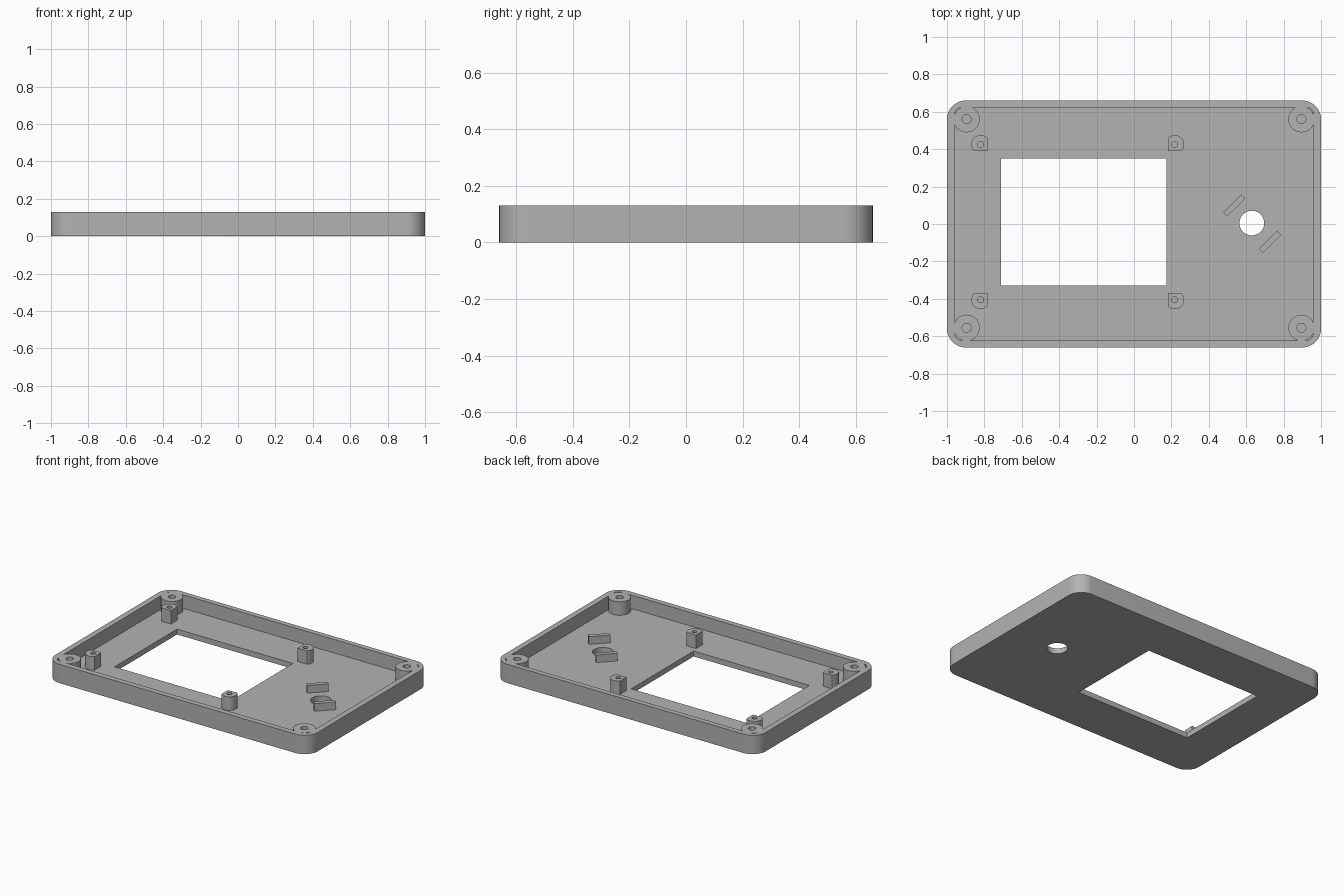
import bpy, bmesh, math
from mathutils import Matrix, Vector

if "Cube" in bpy.data.objects:
    bpy.data.objects.remove(bpy.data.objects["Cube"])

HEIGHT, FLOOR = 0.13, 0.037

grey = bpy.data.materials.new("grey plastic")
grey.use_nodes = True
grey.diffuse_color = (0.45, 0.45, 0.45, 1)
grey.node_tree.nodes["Principled BSDF"].inputs["Base Color"].default_value = (0.45, 0.45, 0.45, 1)


def circle(cx, cy, r, n=48):
    return [(cx + r * math.cos(2 * math.pi * i / n), cy + r * math.sin(2 * math.pi * i / n)) for i in range(n)]


def rounded_rect(x0, x1, y0, y1, r, n=12):
    centres = [(x1 - r, y1 - r), (x0 + r, y1 - r), (x0 + r, y0 + r), (x1 - r, y0 + r)]
    pts = []
    for q, (cx, cy) in enumerate(centres):
        for i in range(n + 1):
            a = math.pi / 2 * (q + i / n)
            pts.append((cx + r * math.cos(a), cy + r * math.sin(a)))
    return pts


def rect(x0, x1, y0, y1):
    return [(x0, y0), (x1, y0), (x1, y1), (x0, y1)]


def prism(name, outline, z0, z1):
    """Extrude a flat outline between two heights."""
    bm = bmesh.new()
    base = bm.faces.new([bm.verts.new((x, y, z0)) for x, y in outline])
    top = bmesh.ops.extrude_face_region(bm, geom=[base])["geom"]
    bmesh.ops.translate(bm, vec=(0, 0, z1 - z0), verts=[v for v in top if isinstance(v, bmesh.types.BMVert)])
    bmesh.ops.recalc_face_normals(bm, faces=bm.faces)
    mesh = bpy.data.meshes.new(name)
    bm.to_mesh(mesh)
    bm.free()
    mesh.materials.append(grey)
    obj = bpy.data.objects.new(name, mesh)
    bpy.context.collection.objects.link(obj)
    return obj


def combine(target, tool, operation):
    """Apply a boolean and remove its tool."""
    tool.hide_render = True
    mod = target.modifiers.new("boolean", "BOOLEAN")
    mod.operation, mod.solver, mod.object = operation, "EXACT", tool
    bpy.context.view_layer.objects.active = target
    bpy.ops.object.modifier_apply(modifier=mod.name)
    bpy.data.objects.remove(tool)


def smooth(obj):
    bpy.ops.object.select_all(action="DESELECT")
    obj.select_set(True)
    bpy.context.view_layer.objects.active = obj
    bpy.ops.object.shade_smooth_by_angle(angle=math.radians(30))


# Open tray with rounded corners
case = prism("case_shell", rounded_rect(-1, 1, -0.66, 0.66, 0.1), 0, HEIGHT)
combine(case, prism("cavity", rounded_rect(-0.96, 0.96, -0.622, 0.624, 0.04), FLOOR, 0.3), "DIFFERENCE")

# Screw posts merged into the four corners
corners = [(x, y) for x in (-0.895, 0.895) for y in (-0.555, 0.56)]
for x, y in corners:
    combine(case, prism("corner_post", circle(x, y, 0.07), FLOOR / 2, HEIGHT), "UNION")
for x, y in corners:
    combine(case, prism("screw_hole", circle(x, y, 0.024, 24), FLOOR, 0.3), "DIFFERENCE")

# Screen window and round button opening
combine(case, prism("window", rect(-0.71, 0.173, -0.33, 0.35), -0.1, 0.3), "DIFFERENCE")
combine(case, prism("button_hole", circle(0.63, 0.005, 0.066), -0.1, 0.3), "DIFFERENCE")
smooth(case)

# Screen standoffs, round outside and flat towards the window
for side, sx, cx in (("right", -1, -0.82), ("left", 1, 0.218)):
    for end, sy, cy in (("front", -1, -0.405), ("back", 1, 0.425)):
        outline = [(cx + sx * max(x, -0.036), cy + sy * max(y, -0.036)) for x, y in circle(0, 0, 0.05)]
        post = prism(f"standoff_{end}_{side}", outline, FLOOR, HEIGHT)
        combine(post, prism("pilot_hole", circle(cx, cy, 0.016, 24), FLOOR + 0.005, 0.3), "DIFFERENCE")
        smooth(post)

# Diagonal guide tabs beside the button opening
for name, x, y in (("guide_tab_back", 0.536, 0.1), ("guide_tab_front", 0.727, -0.094)):
    tab = prism(name, rect(-0.068, 0.068, -0.015, 0.015), FLOOR, 0.09)
    tab.data.transform(Matrix.Translation(Vector((x, y, 0))) @ Matrix.Rotation(math.pi / 4, 4, "Z"))
